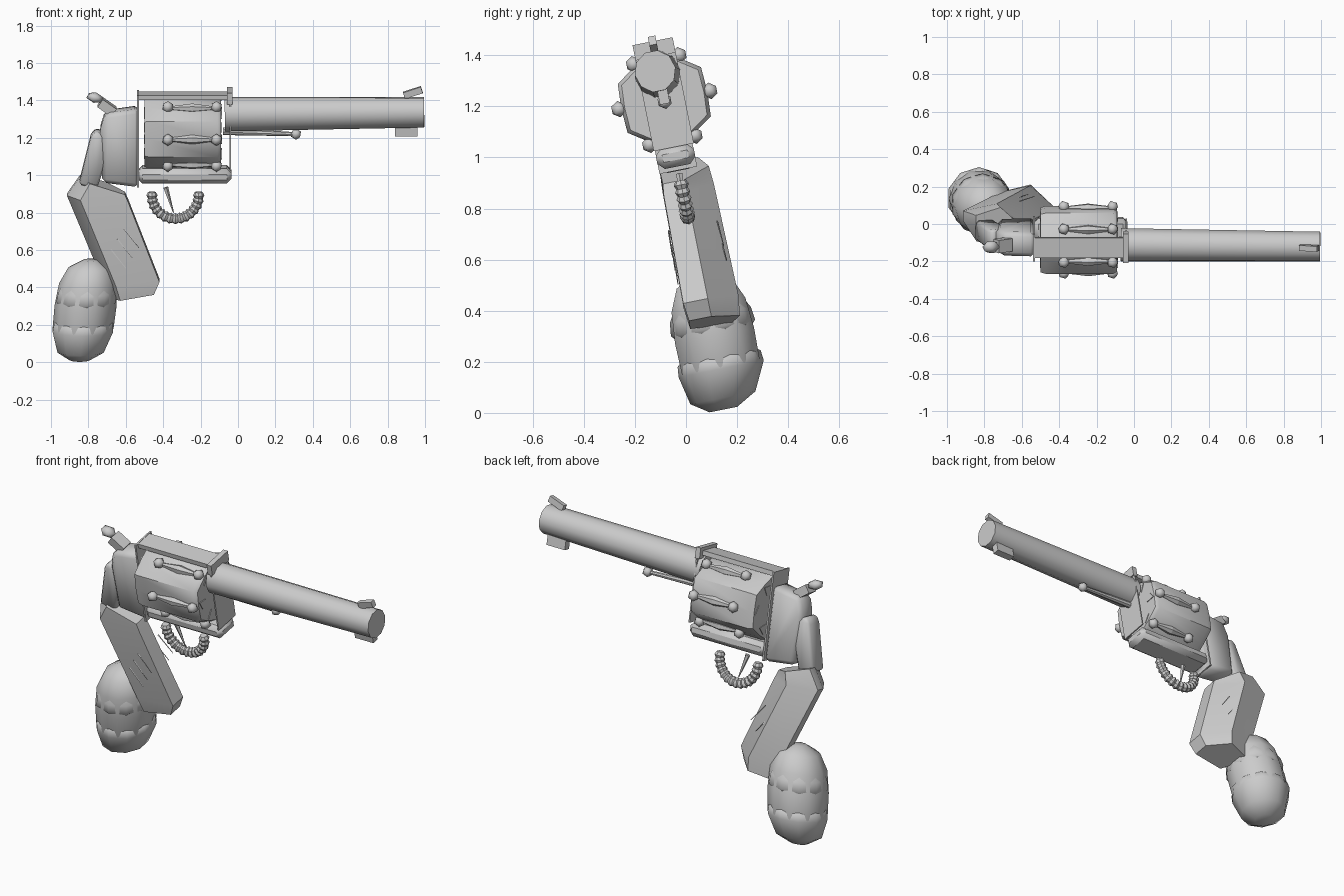
import bpy, bmesh, math
from mathutils import Matrix, Vector

if "Cube" in bpy.data.objects:
    bpy.data.objects.remove(bpy.data.objects["Cube"])

mat = bpy.data.materials.new("worn_grey")
mat.use_nodes = True
GREY = (0.6, 0.6, 0.6, 1)
mat.diffuse_color = GREY
mat.node_tree.nodes["Principled BSDF"].inputs["Base Color"].default_value = GREY

# The whole gun leans sideways: height runs along a tilted centre plane
LEAN = Matrix(((1, 0, 0, 0), (0, .98, -.2, .16), (0, .196, 1, 0), (0, 0, 0, 1)))


def finish(name, bm, angle=40):
    bmesh.ops.recalc_face_normals(bm, faces=bm.faces)
    bm.transform(LEAN)
    me = bpy.data.meshes.new(name)
    bm.to_mesh(me)
    bm.free()
    me.materials.append(mat)
    ob = bpy.data.objects.new(name, me)
    bpy.context.collection.objects.link(ob)
    bpy.ops.object.select_all(action="DESELECT")
    ob.select_set(True)
    bpy.context.view_layer.objects.active = ob
    bpy.ops.object.shade_smooth_by_angle(angle=math.radians(angle))


def box(name, x0, x1, z0, z1, half, tilt=0, bevel=0):
    bm = bmesh.new()
    bmesh.ops.create_cube(bm, size=1)
    bm.transform(Matrix.Diagonal((x1 - x0, 2 * half, z1 - z0, 1)))
    if bevel:
        bmesh.ops.bevel(bm, geom=bm.edges[:], offset=bevel, segments=1, affect="EDGES")
    bm.transform(Matrix.Translation(((x0 + x1) / 2, 0, (z0 + z1) / 2))
                 @ Matrix.Rotation(-math.radians(tilt), 4, "Y"))
    finish(name, bm)


def rod(name, a, b, r0, r1, sides=8, turn=0):
    a, b = Vector(a), Vector(b)
    bm = bmesh.new()
    bmesh.ops.create_cone(bm, cap_ends=True, segments=sides, radius1=r0, radius2=r1,
                          depth=(b - a).length)
    spin = (b - a).to_track_quat("Z", "Y").to_matrix().to_4x4()
    bm.transform(Matrix.Translation((a + b) / 2) @ spin @ Matrix.Rotation(turn, 4, "Z"))
    finish(name, bm)


def ball(name, at, r, stretch=(1, 1, 1), tilt=0):
    bm = bmesh.new()
    bmesh.ops.create_icosphere(bm, subdivisions=1, radius=r)
    bm.transform(Matrix.Translation(at) @ Matrix.Rotation(math.radians(tilt), 4, "Y")
                 @ Matrix.Diagonal((*stretch, 1)))
    finish(name, bm, 60)


def loft(name, rings, angle=40):
    bm = bmesh.new()
    loops = [[bm.verts.new(p) for p in ring] for ring in rings]
    n = len(loops[0])
    for lo, hi in zip(loops, loops[1:]):
        for i in range(n):
            bm.faces.new((lo[i], lo[(i + 1) % n], hi[(i + 1) % n], hi[i]))
    bm.faces.new(loops[0])
    bm.faces.new(loops[-1])
    finish(name, bm, angle)


def slab(name, outline, half, bevel):
    bm = bmesh.new()
    face = bm.faces.new([bm.verts.new((x, -half, z)) for x, z in outline])
    ext = bmesh.ops.extrude_face_region(bm, geom=[face])
    bmesh.ops.translate(bm, vec=(0, 2 * half, 0),
                        verts=[v for v in ext["geom"] if isinstance(v, bmesh.types.BMVert)])
    bmesh.ops.bevel(bm, geom=bm.edges[:], offset=bevel, segments=1, affect="EDGES")
    finish(name, bm, 50)


# Barrel, sight, lug and ejector rod
rod("barrel", (-.07, -.006, 1.328), (.995, -.013, 1.34), .091, .081, 10, math.pi / 10)
box("front_sight", .885, .985, 1.425, 1.46, .015, 18)
box("barrel_lug", .84, .96, 1.21, 1.27, .02)
rod("ejector_rod", (-.08, 0, 1.235), (.3, 0, 1.22), .02, .011)
ball("ejector_tip", (.31, 0, 1.22), .03)

# Frame around the cylinder
box("top_strap", -.535, -.04, 1.412, 1.438, .055)
box("front_plate", -.045, -.037, 1.04, 1.45, .08)
box("front_collar", -.06, -.03, 1.395, 1.455, .08)
box("rear_plate", -.54, -.53, .95, 1.44, .075)
box("bottom_frame", -.535, -.035, .965, 1.045, .076, 0, .025)
slab("rear_frame", [(-.53, 1.365), (-.71, 1.34), (-.74, 1.245), (-.725, .97), (-.53, .945)],
     .066, .022)

# Cylinder with shallow valleys, knobs, flute rods and chamber marks
AXIS_Z = 1.225


def polar(x, r, a):
    return (x, r * math.cos(a), AXIS_Z + r * math.sin(a))


def drum_ring(x, scale):
    return [polar(x, scale * (.172 if i % 2 == 0 else .192), i * math.pi / 6) for i in range(12)]


loft("cylinder", [drum_ring(-.5, .95), drum_ring(-.47, 1), drum_ring(-.11, 1),
                  drum_ring(-.09, .92)], 45)
for k in range(6):
    a = k * math.pi / 3
    for x in (-.375, -.115):
        ball("cylinder_knob", polar(x, .182, a), .032)
    rod("flute_rod", polar(-.375, .174, a), polar(-.245, .174, a), .008, .025, 6)
    rod("flute_rod", polar(-.245, .174, a), polar(-.115, .174, a), .025, .008, 6)
    for x in (-.503, -.092):
        rod("chamber_mark", polar(x, .125, a), polar(x + .006, .125, a), .032, .032, 3, k)

# Hammer
box("hammer", -.745, -.655, 1.34, 1.39, .035, -35)
ball("hammer_spur", (-.765, 0, 1.415), .038, (1.3, 1, .75), 15)

# Trigger and beaded guard
rod("trigger", (-.387, 0, .935), (-.345, 0, .8), .014, .003, 5)
BEADS = 15
for i in range(BEADS):
    a = math.pi * (1 + i / (BEADS - 1))
    out = Vector((math.cos(a), 0, math.sin(a)))
    side = Vector((-math.sin(a), 0, math.cos(a))) * .017
    at = Vector((-.335, 0, .893)) + out * .125
    rod("guard_bead", at - side, at, .021, .03, 8)
    rod("guard_bead", at, at + side, .03, .021, 8)

# Grip: backstrap and main body, with a broad slanted face at the left front
slab("backstrap", [(-.755, 1.245), (-.715, 1.22), (-.69, 1.125), (-.755, .935),
                   (-.85, .96), (-.785, 1.22)], .055, .012)


def grip_ring(back, front, w):
    b, f = Vector((back[0], 0, back[1])), Vector((front[0], 0, front[1]))
    layout = [(0, .15), (.22, -.92), (1, -.9), (1, -.05), (.55, 1), (0, .65)]
    return [b.lerp(f, t) + Vector((0, s * w + .02, 0)) for t, s in layout]


loft("grip", [grip_ring((-.845, .985), (-.605, .91), .1),
              grip_ring((-.915, .885), (-.585, .865), .106),
              grip_ring((-.72, .42), (-.42, .445), .115),
              grip_ring((-.68, .335), (-.45, .375), .105)], 35)
for s in (-.084, .11):
    for i in range(3):
        x, z = -.68 + i * .035, .52 + i * .055
        rod("grip_needle", (x, s, z + .1), (x + .08, s * 1.06, z), .004, .002, 3)


# Pommel: overlapping faceted shells around a slightly slanted axis
def shell(name, profile, turn):
    rings = []
    for r, z in profile:
        shift = .012 - .025 * max(0, 1 - z / .16)
        rings.append([(-.848 + .11 * z + r * math.cos(t), shift + r * math.sin(t), z)
                      for t in (turn + i * math.tau / 10 for i in range(10))])
    loft(name, rings, 50)


shell("pommel_core", [(.05, .018), (.126, .065), (.163, .18), (.166, .3), (.155, .42),
                      (.115, .505), (.04, .545)], 0)
shell("pommel_cup", [(.055, .015), (.13, .06), (.17, .17), (.166, .21), (.14, .23)], .31)
shell("pommel_band", [(.14, .3), (.168, .33), (.162, .38), (.14, .42)], .31)
